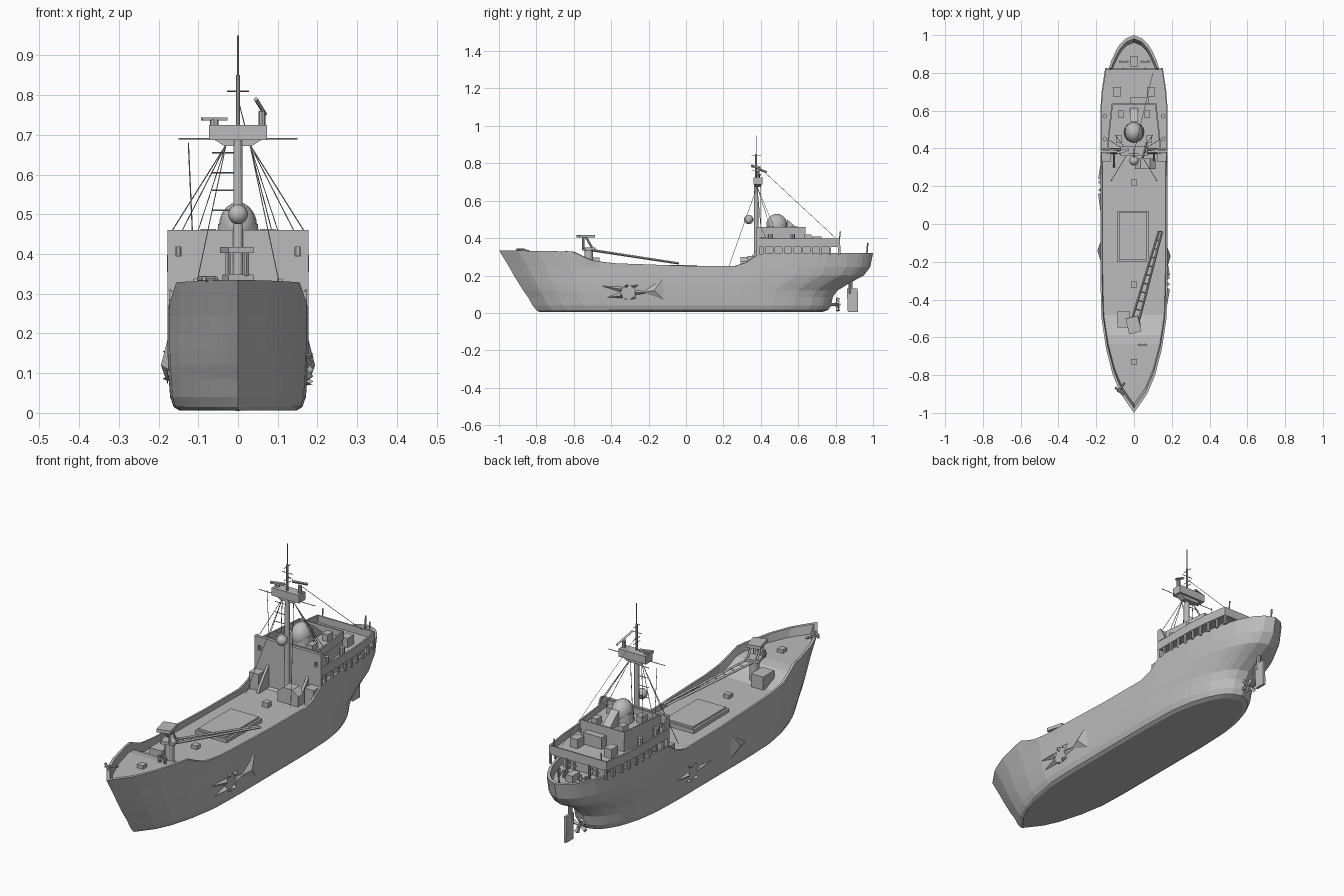
import bpy, bmesh, math
from mathutils import Vector

if "Cube" in bpy.data.objects:
    bpy.data.objects.remove(bpy.data.objects["Cube"])

def material(name, v):
    m = bpy.data.materials.new(name)
    m.use_nodes = True
    m.diffuse_color = (v, v, v, 1)
    m.node_tree.nodes["Principled BSDF"].inputs["Base Color"].default_value = (v, v, v, 1)
    return m

GREY = material("ship grey", 0.5)

def finish(name, bm):
    bmesh.ops.remove_doubles(bm, verts=bm.verts, dist=1e-5)
    bmesh.ops.recalc_face_normals(bm, faces=bm.faces)
    me = bpy.data.meshes.new(name)
    bm.to_mesh(me)
    bm.free()
    ob = bpy.data.objects.new(name, me)
    bpy.context.collection.objects.link(ob)
    me.materials.append(GREY)
    return ob

def box(name, c, s, yaw=0, pitch=0):
    bm = bmesh.new()
    bmesh.ops.create_cube(bm, size=1)
    bmesh.ops.scale(bm, vec=s, verts=bm.verts)
    ob = finish(name, bm)
    ob.location, ob.rotation_euler = c, (pitch, 0, yaw)
    return ob

def rod(name, a, b, r, r2=None, sides=8):
    a, b = Vector(a), Vector(b)
    bm = bmesh.new()
    bmesh.ops.create_cone(bm, cap_ends=True, segments=sides, radius1=r,
                          radius2=r if r2 is None else r2, depth=(b - a).length)
    ob = finish(name, bm)
    ob.location = (a + b) / 2
    ob.rotation_euler = (b - a).to_track_quat('Z', 'Y').to_euler()
    return ob

def ball(name, c, s):
    bm = bmesh.new()
    bmesh.ops.create_uvsphere(bm, u_segments=16, v_segments=10, radius=1)
    bmesh.ops.scale(bm, vec=s, verts=bm.verts)
    ob = finish(name, bm)
    ob.location = c
    for p in ob.data.polygons:
        p.use_smooth = True
    return ob

def prism(name, pts, lift):
    """Extrude a closed outline of 3D points along a vector."""
    bm = bmesh.new()
    f = bm.faces.new([bm.verts.new(p) for p in pts])
    g = bmesh.ops.extrude_face_region(bm, geom=[f])
    bmesh.ops.translate(bm, vec=lift, verts=[v for v in g["geom"] if isinstance(v, bmesh.types.BMVert)])
    return finish(name, bm)

def interp(x, table):
    for (a, u), (b, v) in zip(table, table[1:]):
        if x <= b:
            return u + (v - u) * max(0, (x - a) / (b - a))
    return table[-1][1]

# Hull: closed sections from keel to rim and down to the deck, lofted bow to stern
SHEER = [(-1, .335), (-.6, .328), (-.55, .3), (-.5, .28), (-.4, .266), (0, .252),
         (.26, .25), (.32, .268), (.38, .31), (.45, .32), (1, .32)]
DECK = [(-.6, .295), (-.5, .235), (.37, .225), (.4, .285)]
BREADTH = [(0, 0), (.05, .07), (.1, .112), (.17, .148), (.25, .172), (.35, .178), (.7, .178),
           (.8, .172), (.87, .155), (.93, .123), (.97, .085), (.99, .048), (1, 0)]
# Level height, width factor, bow y, stern y
LEVELS = [(.006, .83, -.785, .73), (.015, .91, -.8, .76), (.04, .96, -.82, .775), (.085, .98, -.845, .785),
          (.12, .99, -.87, .81), (.16, 1, -.895, .875), (.2, 1, -.92, .95), (.245, 1, -.945, .985)]

def section(s):
    w = interp(s, BREADTH)
    half = []
    for z, k, bow, stern in LEVELS:
        y = bow + (stern - bow) * s
        half.append((w * k, y, min(z, interp(y, SHEER) - .006)))
    y = 2 * s - 1
    inner = max(w - .009, 0)
    half += [(w, y, interp(y, SHEER)), (inner, y * .985, interp(y, SHEER)),
             (inner * .98, y * .965, interp(y * .965, DECK))]
    return half + [(-x, y, z) for x, y, z in reversed(half)]

bm = bmesh.new()
N = 48
rings = [[bm.verts.new(p) for p in section((1 - math.cos(math.pi * i / N)) / 2)] for i in range(N + 1)]
for a, b in zip(rings, rings[1:]):
    for k in range(len(a)):
        j = (k + 1) % len(a)
        bm.faces.new((a[k], a[j], b[j], b[k]))
bmesh.ops.dissolve_degenerate(bm, edges=bm.edges, dist=1e-5)
finish("hull", bm)

# Torn plating: jagged spikes around a recess on each side
for side, y0, z0, n in ((1, -.31, .11, 7), (-1, .2, .12, 6)):
    for i in range(n):
        a = 2 * math.pi * i / n
        r = .09 + .055 * math.cos(2 * a) + .03 * (i % 2)
        tip = Vector((side * .172, y0 + r * math.cos(a), z0 + .5 * r * math.sin(a)))
        base = [Vector((side * x, y0 + .04 * math.cos(a + d), z0 + .04 * math.sin(a + d)))
                for d, x in ((-.4, .174), (0, .19), (.4, .174))]
        bm = bmesh.new()
        v = [bm.verts.new(p) for p in [tip] + base]
        for f in ((0, 1, 2), (0, 2, 3), (1, 2, 3), (0, 1, 3)):
            bm.faces.new([v[k] for k in f])
        finish("torn_plate", bm)
for side, y in ((1, -.17), (-1, -.14)):
    bm = bmesh.new()
    v = [bm.verts.new((side * x, y + dy, z)) for x, dy, z in
         ((.176, -.06, .11), (.176, .05, .07), (.176, .05, .19), (.194, 0, .12))]
    for f in ((0, 1, 3), (1, 2, 3), (2, 0, 3)):
        bm.faces.new([v[k] for k in f])
    finish("dented_plate", bm)

# Rudder and propeller
prism("rudder", [(-.006, .865, .005), (-.006, .92, .005), (-.006, .918, .13), (-.006, .86, .13)], (.012, 0, 0))
rod("rudder_stock", (0, .88, .1), (0, .88, .2), .01)
rod("propeller_shaft", (0, .74, .045), (0, .825, .045), .012, .006)
for i in range(4):
    a = i * math.pi / 2 + .4
    rod("propeller_blade", (0, .805, .045), (.036 * math.cos(a), .812, .045 + .036 * math.sin(a)), .004, .012, 4)

# Cargo hatch, deck boxes and crane
box("hatch_coaming", (-.005, -.065, .232), (.17, .27, .03))
box("hatch_cover", (-.005, -.065, .25), (.15, .25, .012))
for y in (-.73, -.32, .22):
    box("deck_vent", (0, y, .3 if y < -.5 else .238), (.03, .03, .025))
rod("crane_pedestal", (0, -.52, .23), (0, -.52, .34), .022, sides=12)
box("crane_winch_house", (-.055, -.505, .265), (.065, .085, .065))
box("crane_turntable", (0, -.52, .342), (.065, .06, .014), .25)
for x in (-.025, .022):
    rod("crane_frame", (x, -.5, .345), (x, -.54, .415), .006, sides=4)
    rod("crane_frame_back", (x, -.55, .345), (x, -.55, .415), .006, sides=4)
box("crane_head", (-.003, -.535, .41), (.066, .085, .016), .25)
tip = Vector((.14, -.04, .265))
rails = [(Vector((.01 + d, -.5 - d * .3, .335)), tip + Vector((d * .5, 0, 0))) for d in (-.018, .018)]
for a, b in rails:
    rod("crane_boom_rail", a, b, .006, sides=4)
for i in range(11):
    rod("crane_boom_brace", rails[0][0].lerp(rails[0][1], i / 10), rails[1][0].lerp(rails[1][1], i / 10), .0035, sides=4)

# Foredeck fittings and anchors
for x, y, z in ((.045, -.64, .31), (-.1, .75, .3), (.07, .77, .3), (-.05, .77, .3), (.06, .86, .3), (-.055, .86, .3)):
    for d in (-.014, .014):
        rod("bollard", (x + d, y, z - .02), (x + d, y, z + .02), .007)
    box("bollard_bar", (x, y, z + .004), (.05, .008, .008))
rod("anchor_shank", (-.05, -.84, .33), (-.085, -.89, .338), .006)
rod("anchor_arms", (-.1, -.865, .338), (-.055, -.905, .338), .006)
box("aft_hatch", (0, .86, .3), (.035, .06, .035))

# Front bulkhead with two open windows in the wings
def plate(x0, x1, z0, z1):
    box("front_bulkhead", ((x0 + x1) / 2, .385, (z0 + z1) / 2), (x1 - x0, .014, z1 - z0))
plate(-.143, .143, .22, .46)
for s in (-1, 1):
    plate(*sorted((s * .157, s * .177)), .25, .46)
    plate(*sorted((s * .143, s * .157)), .22, .395)
    plate(*sorted((s * .143, s * .157)), .418, .46)
    prism("wing_bracket", [(s * .172, .385, .4), (s * .172, .385, .46), (s * .172, .4, .46), (s * .172, .43, .4)], (s * .006, 0, 0))
    box("stair_locker", (s * .147, .355, .265), (.05, .05, .08))
    prism("front_fin", [(s * .1, .38, .23), (s * .1, .3, .23), (s * .1, .315, .26), (s * .1, .38, .34)], (s * .012, 0, 0))

# Superstructure: lower house, boat deck with bulwark, bridge house with parapet
box("lower_house", (0, .58, .32), (.23, .38, .08))
def outline(pts, z):
    return [(x, y, z) for x, y in pts] + [(-x, y, z) for x, y in reversed(pts)]
def parapet(name, pts, z0, z1):
    ring = [Vector(p) for p in outline(pts, (z0 + z1) / 2)]
    for a, b in zip(ring, ring[1:] + ring[:1]):
        d = b - a
        box(name, (a + b) / 2, (d.length + .006, .007, z1 - z0), math.atan2(d.y, d.x))
BOAT = [(.175, .39), (.175, .6), (.168, .7), (.15, .82)]
BRIDGE = [(.14, .4), (.13, .5), (.115, .635)]
prism("boat_deck", outline(BOAT, .352), (0, 0, .012))
parapet("boat_deck_bulwark", BOAT, .355, .397)
prism("bridge_house", outline(BRIDGE, .36), (0, 0, .07))
parapet("bridge_parapet", BRIDGE, .42, .46)
for s in (-1, 1):
    for i in range(9):
        y = .42 + i * .05
        x = s * (interp(y, [(.6, .172), (.7, .165), (.82, .147)]))
        box("gallery_post", (x, y, .335), (.008, .012, .05))
    for y in (.45, .57):
        rod("deck_barrel", (s * .155, y, .36), (s * .155, y, .42), .012)
    box("raft_box", (s * .09, .7, .385), (.04, .05, .045))
    rod("stern_pole", (s * .125, .82, .39), (s * .125, .825, .435), .003)
    rod("aft_bulkhead_post", (s * .06, .82, .29), (s * .06, .82, .36), .006)

# Funnel dome and bridge roof gear
rod("dome_base", (0, .485, .42), (0, .485, .475), .055, .05, 16)
ball("funnel_dome", (0, .485, .47), (.048, .056, .06))
prism("funnel_duct", [(-.02, .54, .42), (-.02, .62, .42), (-.02, .6, .45), (-.02, .54, .5)], (.04, 0, 0))
box("aft_locker", (.03, .65, .39), (.1, .04, .06))
for x, y in ((-.08, .45), (.08, .45), (.07, .58), (-.07, .58)):
    box("roof_locker", (x, y, .445), (.03, .04, .035))
box("winch_locker", (.06, .32, .245), (.11, .055, .06))
prism("winch_hood", [(.005, .292, .275), (.115, .292, .275), (.085, .292, .3), (.035, .292, .3)], (0, .055, 0))

# Mast with crosstree, radars, lamp and aerials
rod("mast", (0, .375, .22), (0, .375, .69), .013, .011, 12)
box("crosstree", (0, .385, .706), (.145, .05, .038))
prism("crosstree_bracket", [(-.06, .37, .688), (.06, .37, .688), (.035, .37, .672), (-.035, .37, .672)], (0, .03, 0))
rod("top_mast", (0, .375, .72), (0, .375, .85), .005)
rod("aerial", (0, .375, .85), (0, .375, .95), .002)
for z, w in ((.69, .15), (.81, .028)):
    rod("yard", (-w, .375, z), (w, .375, z), .002, sides=4)
for z in (.76, .78, .84):
    rod("mast_step", (0, .35, z), (0, .4, z), .002, sides=4)
box("radar_bar", (-.06, .385, .74), (.065, .014, .008), .3)
rod("radar_base", (-.06, .385, .72), (-.06, .385, .738), .011)
rod("scanner_base", (.06, .385, .72), (.06, .385, .76), .009)
rod("scanner_bar", (.045, .35, .79), (.068, .43, .752), .006, sides=4)
ball("mast_lamp", (0, .335, .5), (.025, .025, .025))
rod("lamp_arm", (0, .335, .5), (0, .375, .5), .006)
for z in (.51, .56, .605, .655):
    rod("mast_rung", (-.065, .375, z), (0, .375, z), .002, sides=4)
for s in (-1, 1):
    for x, y, z in ((.165, .4, .46), (.14, .45, .46), (.12, .23, .25), (.1, .47, .46)):
        rod("shroud", (s * .03, .38, .675), (s * x, y, z), .0014, sides=4)
rod("whip_aerial", (-.115, .4, .46), (-.125, .4, .68), .0015, sides=4)
rod("backstay", (0, .38, .79), (.1, .8, .4), .0012, sides=4)
rod("flagstaff", (0, .965, .3), (0, .972, .375), .004)
